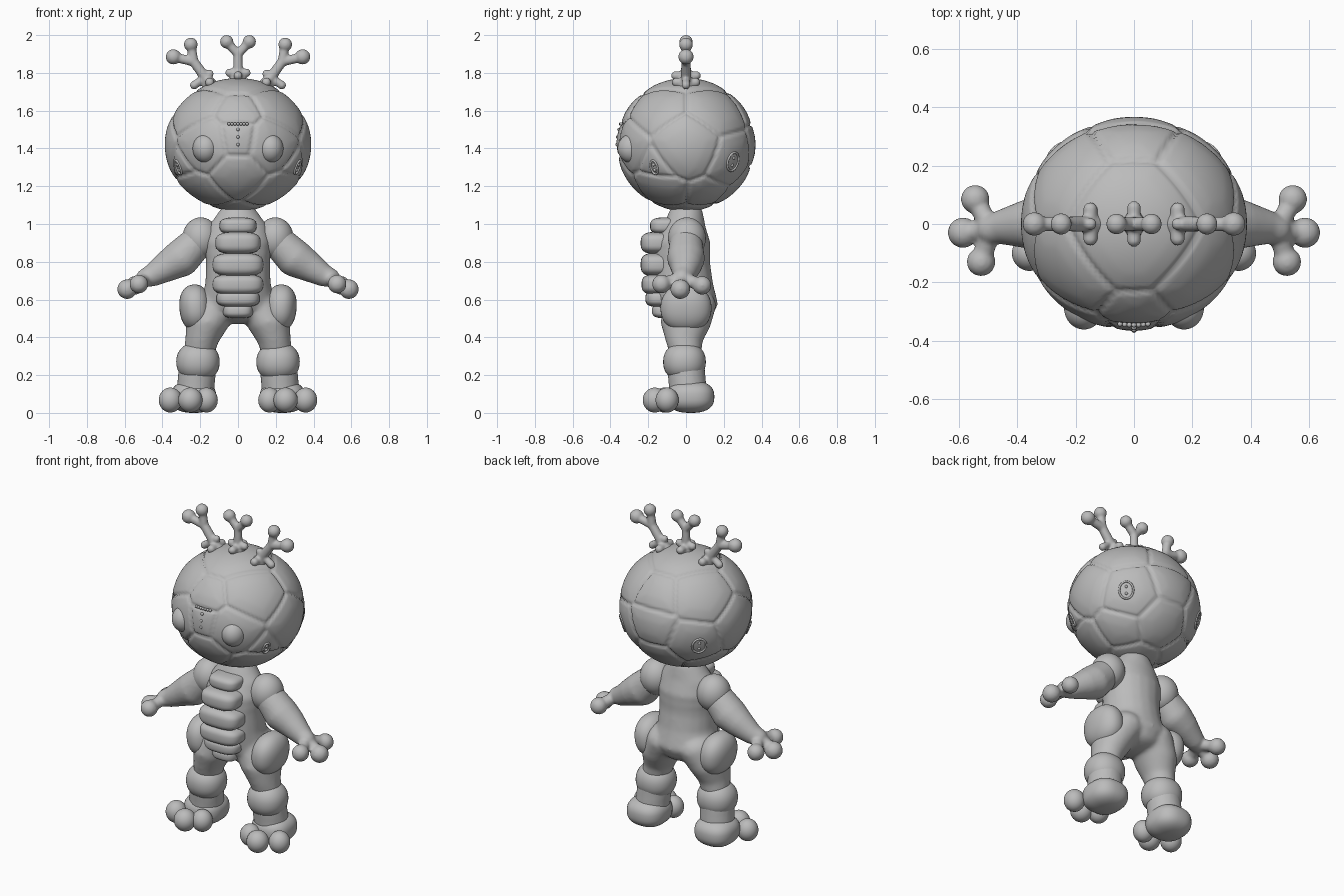
import bpy
import bmesh
import math
from mathutils import Matrix, Vector

cube = bpy.data.objects.get("Cube")
if cube:
    bpy.data.objects.remove(cube, do_unlink=True)

grey = bpy.data.materials.new("plain grey")
grey.use_nodes = True
colour = (0.5, 0.5, 0.5, 1)
grey.diffuse_color = colour
grey.node_tree.nodes["Principled BSDF"].inputs["Base Color"].default_value = colour


def finish(name, bm):
    """Turn a bmesh into a smooth-shaded object."""
    mesh = bpy.data.meshes.new(name)
    bm.to_mesh(mesh)
    bm.free()
    for face in mesh.polygons:
        face.use_smooth = True
    mesh.materials.append(grey)
    obj = bpy.data.objects.new(name, mesh)
    bpy.context.collection.objects.link(obj)
    return obj


def ellipsoid(name, centre, radii, power=1.0, turn=0.0):
    """Ellipsoid; a power under one makes it boxier."""
    bm = bmesh.new()
    bmesh.ops.create_uvsphere(bm, u_segments=40, v_segments=24, radius=1)
    for v in bm.verts:
        v.co = [math.copysign(abs(c) ** power, c) * r for c, r in zip(v.co, radii)]
    bmesh.ops.transform(bm, verts=bm.verts,
                        matrix=Matrix.Translation(centre) @ Matrix.Rotation(turn, 4, 'Y'))
    return finish(name, bm)


def blend(name, chains, voxel, smooth, steps=8):
    """Sweep ellipsoids along each chain of (x, y, z, radii) and fuse them."""
    bm = bmesh.new()
    for chain in chains:
        knots = [Vector(k if len(k) == 6 else (*k, k[3], k[3])) for k in chain]
        path = [a.lerp(b, i / steps) for a, b in zip(knots, knots[1:]) for i in range(steps)]
        for k in path + knots[-1:]:
            place = Matrix.Translation(k[:3]) @ Matrix.Diagonal((*k[3:], 1))
            bmesh.ops.create_icosphere(bm, subdivisions=3, radius=1, matrix=place)
    obj = finish(name, bm)
    remesh = obj.modifiers.new("fuse", 'REMESH')
    remesh.mode = 'VOXEL'
    remesh.voxel_size = voxel
    remesh.use_smooth_shade = True
    soften = obj.modifiers.new("soften", 'SMOOTH')
    soften.iterations = smooth
    return obj


def flip(chains, s):
    return [[(k[0] * s, *k[1:]) for k in chain] for chain in chains]


# Head: a sphere divided into stitched panels
HEAD = Vector((0, 0, 1.42))
SIZE = Vector((0.385, 0.365, 0.35))
middle_panels = [  # direction and weight
    (0, 0, 1, .95), (0, -.85, .53, .77), (0, -.98, .1, .78), (0, -.88, -.5, .777),
    (0, 0, -1, .8), (0, .8, .6, .79), (0, .98, 0, .8), (0, .75, -.66, .8)]
side_panels = [
    (1, 0, 0, .855), (.65, -.42, .6, .87), (.65, .42, .6, .87), (.55, -.83, 0, .815),
    (.82, -.45, -.34, .79), (.68, .68, -.25, .82), (.6, -.4, -.72, .8), (.55, .3, -.75, .8)]
panels = [Vector(p[:3]) * p[3] for p in middle_panels]
panels += [Vector((p[0] * s, p[1], p[2])) * p[3] for p in side_panels for s in (1, -1)]

bm = bmesh.new()
bmesh.ops.create_icosphere(bm, subdivisions=7 - 1, radius=1)
for v in bm.verts:
    p = v.co.normalized()
    ranked = sorted(((c.dot(p), i) for i, c in enumerate(panels)), reverse=True)
    (first, i), (second, j) = ranked[:2]
    seam = (first - second) / (panels[i] - panels[j]).length
    groove = 0.03 * math.exp(-(seam / 0.022) ** 2)
    puff = 0.012 * min(seam / 0.2, 1)
    v.co = HEAD + (p * (0.995 - groove + puff)) * SIZE
finish("head", bm)


def on_head(x, z, back=False):
    """Point on the head at x and z, with a frame facing outward."""
    u, w = x / SIZE.x, (z - HEAD.z) / SIZE.z
    d = Vector((u, math.sqrt(1 - u * u - w * w) * (1 if back else -1), w))
    normal = Vector([a / b for a, b in zip(d, SIZE)])
    return Matrix.Translation(HEAD + d * SIZE) @ normal.to_track_quat('Z', 'Y').to_matrix().to_4x4()


def oval_mark(name, frame, width, height):
    """Raised oval rim with two small beads in it."""
    bm = bmesh.new()
    n, m = 28, 8
    rings = []
    for i in range(n):
        a = math.tau * i / n
        ring = []
        for k in range(m):
            b = math.tau * k / m
            r = 0.006 * math.cos(b)
            ring.append(bm.verts.new(((width + r) * math.cos(a), (height + r) * math.sin(a),
                                      0.007 * math.sin(b))))
        rings.append(ring)
    for i in range(n):
        for k in range(m):
            near, far, q = rings[i], rings[(i + 1) % n], (k + 1) % m
            bm.faces.new((near[k], far[k], far[q], near[q]))
    for s in (1, -1):
        bmesh.ops.create_icosphere(bm, subdivisions=2, radius=0.009,
                                   matrix=Matrix.Translation((0, s * height * 0.4, 0)))
    bmesh.ops.transform(bm, verts=bm.verts, matrix=frame)
    finish(name, bm)


# Stitches on the nose bridge
bm = bmesh.new()
for x, z in [(i * 0.016, 1.53) for i in range(-3, 4)] + [(0, 1.5), (0, 1.46), (0, 1.42)]:
    bmesh.ops.create_icosphere(bm, subdivisions=2, radius=0.009, matrix=on_head(x, z))
finish("nose_stitches", bm)

# Torso with thighs
torso = [(0, 0, 1.06, .1, .09, .05), (0, -.01, .98, .16, .115, .05),
         (0, -.02, .9, .18, .15, .06), (0, -.025, .78, .17, .155, .06),
         (0, -.02, .68, .175, .165, .06), (0, .005, .58, .2, .165, .07),
         (0, .005, .53, .15, .14, .06)]
thigh = [(.11, .02, .57, .115, .14, .1), (.16, 0, .48, .115, .135, .08),
         (.19, -.01, .39, .09, .1, .06), (.21, 0, .3, .08, .08, .06)]
blend("torso", [torso] + [c for s in (1, -1) for c in flip([thigh], s)], 0.012, 8)

# Belly plates, from chest to crotch: height, half width, half height, depth
for i, (z, w, h, y) in enumerate([
        (.99, .098, .045, -.10), (.9, .12, .058, -.15), (.785, .135, .062, -.15),
        (.68, .135, .055, -.145), (.605, .115, .045, -.125), (.54, .08, .04, -.09)]):
    ellipsoid("belly_plate_%d" % (i + 1), (0, y, z), (w, .09, h), 0.65)

# Middle antler
blend("middle_antler", [
    [(0, 0, 1.75, .045), (0, 0, 1.8, .026), (0, 0, 1.9, .024)],
    [(0, 0, 1.9, .024), (.058, 0, 1.962, .024), (.06, 0, 1.965, .036)],
    [(0, 0, 1.9, .024), (-.058, 0, 1.962, .024), (-.06, 0, 1.965, .036)],
    [(-.045, 0, 1.8, .023), (.045, 0, 1.8, .023)],
    [(0, -.055, 1.785, .024), (0, .055, 1.785, .024)]], 0.007, 4)

for side, s in (("left", 1), ("right", -1)):
    # Face
    ellipsoid(side + "_eye", (s * .172, -.288, 1.4), (.068, .074, .077))
    oval_mark(side + "_cheek_mark", on_head(s * .315, 1.3), .02, .038)
    oval_mark(side + "_back_mark", on_head(s * .265, 1.33, True), .04, .05)

    # Side antler
    blend(side + "_antler", flip([
        [(.14, 0, 1.72, .045), (.165, 0, 1.765, .028), (.235, 0, 1.86, .026)],
        [(.235, 0, 1.86, .026), (.248, 0, 1.945, .024), (.25, 0, 1.95, .037)],
        [(.235, 0, 1.86, .026), (.338, 0, 1.883, .025), (.342, 0, 1.885, .041)],
        [(.15, 0, 1.795, .022), (.19, 0, 1.765, .02), (.232, 0, 1.735, .023)],
        [(.15, -.05, 1.75, .025), (.15, .05, 1.75, .025)]], s), 0.007, 4)

    # Arm with three fingers
    ellipsoid(side + "_shoulder", (s * .197, .005, .925), (.097, .1, .11))
    hand = (.49, -.02, .715, .05)
    tips = [(.545, .085, .675, .05), (.587, -.03, .655, .053), (.525, -.13, .682, .05)]
    arm = [(.2, 0, .92, .085), (.3, 0, .82, .1), (.36, 0, .785, .085), (.45, -.01, .73, .06), hand]
    fingers = [[(*hand[:3], .034), (*t[:3], .034), t] for t in tips]
    blend(side + "_arm", flip([arm] + fingers, s), 0.009, 5)

    # Hip plate, shin and foot
    ellipsoid(side + "_hip_plate", (s * .225, 0, .555), (.085, .135, .125), 0.9, s * .1)
    ellipsoid(side + "_shin", (s * .212, -.008, .27), (.115, .113, .105), 0.92)
    blend(side + "_ankle", flip([[(.215, 0, .24, .1), (.225, .01, .12, .1)]], s), 0.012, 2)
    ellipsoid(side + "_foot", (s * .235, .025, .095), (.12, .125, .085), 0.8)
    for i, (x, y, r) in enumerate([(.167, -.115, .06), (.252, -.165, .064), (.358, -.1, .061)]):
        ellipsoid("%s_toe_%d" % (side, i + 1), (s * x, y, .068), (r, r, .066))

# Rest the soles exactly on the ground
for obj in bpy.context.collection.objects:
    if obj.name.endswith("_foot"):
        lowest = min(v.co.z for v in obj.data.vertices)
        obj.location.z -= lowest
